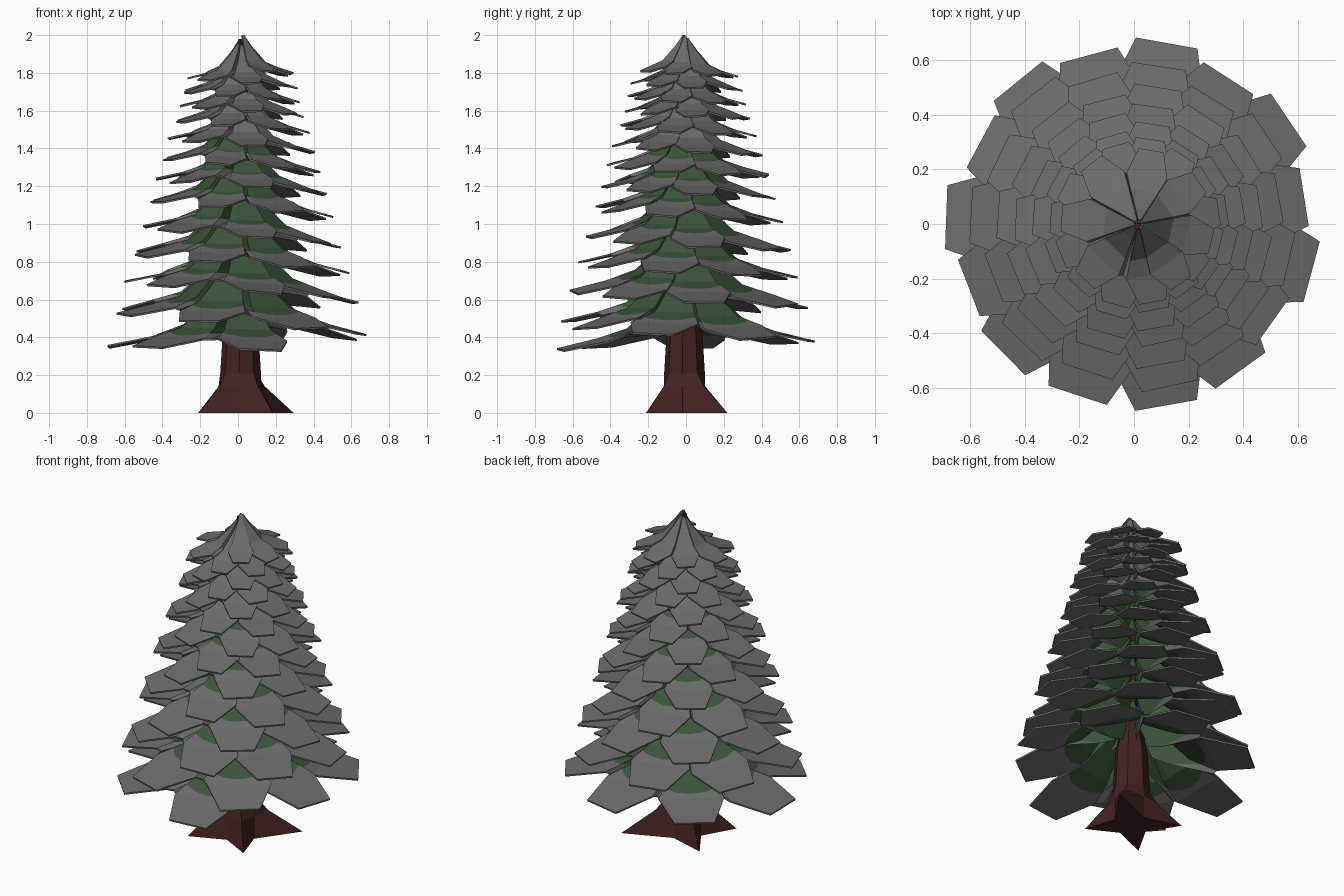
import bpy, bmesh, math, random
from mathutils import Vector

if "Cube" in bpy.data.objects:
    bpy.data.objects.remove(bpy.data.objects["Cube"])

random.seed(4)


def material(name, rgb):
    m = bpy.data.materials.new(name)
    m.diffuse_color = (*rgb, 1)
    m.use_nodes = True
    m.node_tree.nodes["Principled BSDF"].inputs["Base Color"].default_value = m.diffuse_color
    return m


GREY = material("grey_needles", (0.15, 0.15, 0.15))
GREEN = material("green_needles", (0.046, 0.092, 0.045))
BROWN = material("red_brown_bark", (0.056, 0.016, 0.016))


def finish(bm, name, mats):
    me = bpy.data.meshes.new(name)
    bm.to_mesh(me)
    bm.free()
    for m in mats:
        me.materials.append(m)
    ob = bpy.data.objects.new(name, me)
    bpy.context.collection.objects.link(ob)
    return ob


# Trunk: eight-sided, flaring into four pointed root feet, thin inside the branches
def build_trunk():
    bm = bmesh.new()
    feet = [(39, 0.36), (142, 0.285), (222, 0.295), (310, 0.265)]
    levels = [(0, 1.0, 0.11), (0.14, 0.22, 0.11), (0.21, 0.0, 0.108),
              (0.47, 0.0, 0.092), (0.75, 0.0, 0.04), (1.98, 0.0, 0.012)]
    rings = []
    for z, flare, r in levels:
        ring = []
        for i, (a, foot) in enumerate(feet):
            nxt = feet[(i + 1) % 4][0] + (360 if i == 3 else 0)
            rf = r + (foot - r) * flare
            for ang, rad in ((a, rf), ((a + nxt) / 2, r)):
                t = math.radians(ang)
                ring.append(bm.verts.new((0.014 + rad * math.cos(t), rad * math.sin(t) - 0.008, z)))
        rings.append(ring)
    for lo, hi in zip(rings, rings[1:]):
        for i in range(8):
            j = (i + 1) % 8
            bm.faces.new((lo[i], lo[j], hi[j], hi[i]))
    bm.faces.new(rings[0][::-1])
    bm.faces.new(rings[-1])
    finish(bm, "trunk", [BROWN])


def lerp_table(table, x):
    x = min(max(x, 0), len(table) - 1.0001)
    i = int(x)
    return table[i] + (table[i + 1] - table[i]) * (x - i)


# Petal profile: fraction of reach, fraction of height, half width / reach
PROFILE = [(0.06, 1.0, 0.022), (0.2, 0.70, 0.08), (0.44, 0.28, 0.185),
           (0.66, 0.135, 0.275), (1.0, 0.0, 0.17)]
COLS = (-1, -0.5, 0, 0.5, 1)
GREEN_ROW = 3          # row of vertices where green changes to grey
PER_TURN = 7.5         # petals per turn of the rising spiral
COUNT = 98
REACH = [0.68, 0.63, 0.59, 0.545, 0.50, 0.468, 0.43, 0.395, 0.37, 0.335, 0.31, 0.30, 0.275, 0.26]
TIP_Z = [0.25, 0.437, 0.615, 0.765, 0.905, 1.06, 1.18, 1.29, 1.40, 1.50, 1.588, 1.66, 1.737, 1.807, 1.87]


def profile(s):
    for a, b in zip(PROFILE, PROFILE[1:]):
        if s <= b[0]:
            t = (s - a[0]) / (b[0] - a[0])
            return a[1] + (b[1] - a[1]) * t, a[2] + (b[2] - a[2]) * t
    return PROFILE[-1][1:]


# Branches: one pleated skirt of petals winding clockwise up the trunk
def build_branches():
    bm = bmesh.new()
    petals = []
    for n in range(COUNT):
        turn = (n - 4) / PER_TURN
        reach = lerp_table(REACH, turn) * random.uniform(0.985, 1.015)
        z0 = lerp_table(TIP_Z, (n - 6) / PER_TURN + 1)
        if n < 2:
            z0 = 0.34
        height = 0.067 + 0.45 * reach
        cx = 0.018 * n / COUNT
        # the petals on the front right sit a little further round
        deg = (273 - 360 / PER_TURN * n) % 360
        deg += 9 * math.exp(-((deg - 285) / 28) ** 2 / 2)
        ang = math.radians(deg + random.uniform(-1.5, 1.5))
        twist = random.uniform(-0.08, 0.08)
        is_green = turn < 7.0
        g = 0.61 - 0.016 * max(turn, 0) if is_green else 0.55
        rows = [p[0] for p in PROFILE]
        rows.insert(GREEN_ROW, g)
        grid = []
        for i, s in enumerate(rows):
            line = []
            for u in COLS:
                su = s * (1 - 0.12 * u * u) if i == GREEN_ROW else s
                h, w = profile(su)
                side, rad = u * w * reach, su * reach
                x = cx + rad * math.cos(ang) - side * math.sin(ang)
                y = rad * math.sin(ang) + side * math.cos(ang)
                z = z0 + h * height + twist * side * su - 0.025 * x
                line.append(bm.verts.new((x, y, z)))
            grid.append(line)
        for i in range(len(rows) - 1):
            for j in range(len(COLS) - 1):
                f = bm.faces.new((grid[i][j], grid[i + 1][j], grid[i + 1][j + 1], grid[i][j + 1]))
                f.material_index = int(is_green and i < GREEN_ROW)
        petals.append((grid, is_green, cx))
    # deep folds between neighbouring petals, ending at the shoulders
    for (right, is_green, cx), (left, _, _) in zip(petals, petals[1:]):
        mid = []
        for i in range(len(right) - 1):
            c = (left[i][-1].co + right[i][0].co) / 2
            k_in = (0.35, 0.3, 0.35, 0.5, 0.95)[i]
            mid.append(bm.verts.new(Vector((cx + (c.x - cx) * k_in, c.y * k_in, c.z))))
        for i in range(len(mid) - 1):
            for f in (bm.faces.new((left[i][-1], left[i + 1][-1], mid[i + 1], mid[i])),
                      bm.faces.new((mid[i], mid[i + 1], right[i + 1][0], right[i][0]))):
                f.material_index = int(is_green and i < GREEN_ROW)
    ob = finish(bm, "branch_spiral", [GREY, GREEN])
    sol = ob.modifiers.new("thickness", "SOLIDIFY")
    sol.thickness = 0.01
    sol.offset = -1


build_trunk()
build_branches()
